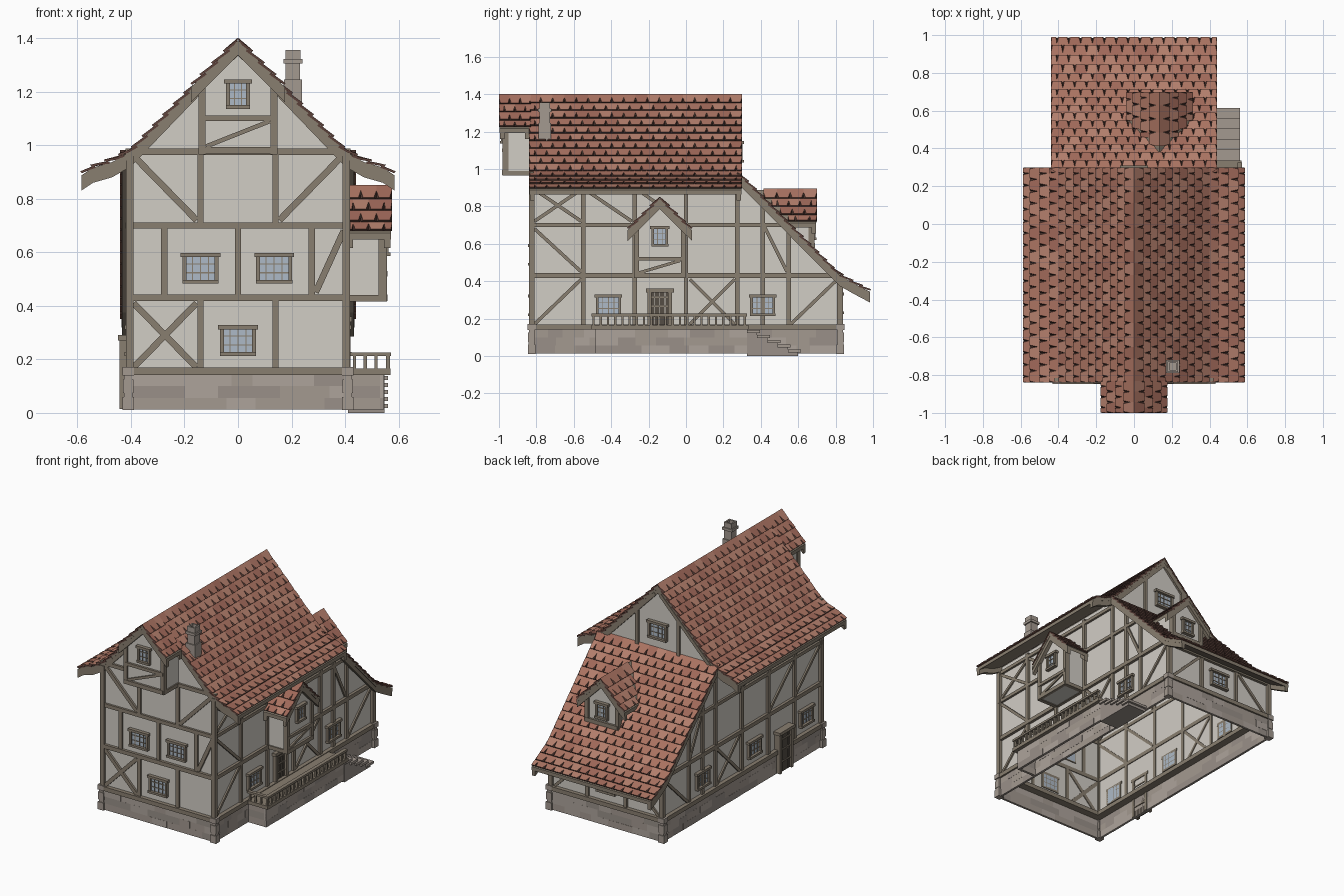
import bpy, bmesh, random
from math import hypot

if "Cube" in bpy.data.objects:
    bpy.data.objects.remove(bpy.data.objects["Cube"])
random.seed(4)

def mat(name, r, g, b):
    m = bpy.data.materials.new(name)
    m.diffuse_color = (r, g, b, 1)
    m.use_nodes = True
    m.node_tree.nodes["Principled BSDF"].inputs["Base Color"].default_value = m.diffuse_color
    return m
PLASTER = mat("plaster", .64, .61, .56)
WOOD = mat("timber", .25, .21, .16)
DARK = mat("dark_wood", .09, .075, .06)
GLASS = mat("glass", .42, .49, .57)
STONES = [mat("stone_a", .37, .32, .28), mat("stone_b", .32, .28, .25), mat("stone_c", .42, .37, .33)]
TILES = [mat("tile_a", .40, .17, .12), mat("tile_b", .45, .21, .15), mat("tile_c", .35, .14, .10),
         mat("tile_edge", .10, .05, .04)]

def loft(bm, a, b, caps=(1, 1), skip=(), m=0, side_m=None):
    """Join two equal point loops into a solid."""
    va, vb = [bm.verts.new(p) for p in a], [bm.verts.new(p) for p in b]
    n = len(va)
    for i in range(n):
        if i not in skip:
            f = bm.faces.new((va[i], va[(i+1) % n], vb[(i+1) % n], vb[i]))
            f.material_index = m if side_m is None else side_m
    for c, v in zip(caps, (va, vb)):
        if c:
            bm.faces.new(v).material_index = m

def finish(name, bm, mats):
    bmesh.ops.recalc_face_normals(bm, faces=bm.faces[:])
    me = bpy.data.meshes.new(name)
    bm.to_mesh(me)
    bm.free()
    for m in mats:
        me.materials.append(m)
    bpy.context.collection.objects.link(bpy.data.objects.new(name, me))

def rect(bm, F, u0, z0, u1, z1, o0, o1, m=0):
    q = [(u0, z0), (u1, z0), (u1, z1), (u0, z1)]
    loft(bm, [F(u, z, o0) for u, z in q], [F(u, z, o1) for u, z in q], m=m)

def bar(bm, F, u0, z0, u1, z1, w=.022, o1=.014, o0=-.005):
    """Timber along a segment drawn on a wall."""
    L = hypot(u1-u0, z1-z0)
    a, c = -(z1-z0)/L*w/2, (u1-u0)/L*w/2
    q = [(u0+a, z0+c), (u1+a, z1+c), (u1-a, z1-c), (u0-a, z0-c)]
    loft(bm, [F(u, z, o0) for u, z in q], [F(u, z, o1) for u, z in q])

def box(bm, x0, x1, y0, y1, z0, z1, m=0):
    rect(bm, lambda u, z, o: (u, o, z), x0, z0, x1, z1, y0, y1, m)

# wall frames: u along the wall, z up, o outward
front = lambda u, z, o: (u, -.82-o, z)
back = lambda u, z, o: (u, .82+o, z)
right = lambda u, z, o: (.40+o, u, z)
left = lambda u, z, o: (-.40-o, u, z)
gable = lambda u, z, o: (u, .285+o, z)

def window(name, F, u, z, w=.12, h=.10, cols=4):
    bm = bmesh.new()
    w, h = w/2, h/2
    rect(bm, F, u-w, z-h, u+w, z+h, -.005, .006, 1)
    for s in (-1, 1):
        bar(bm, F, u+s*w, z-h, u+s*w, z+h, .014, .018)
    bar(bm, F, u-w-.014, z+h, u+w+.014, z+h, .016, .024)
    bar(bm, F, u-w-.008, z-h, u+w+.008, z-h, .014, .024)
    for i in range(1, cols):
        x = u-w+2*w*i/cols
        bar(bm, F, x, z-h, x, z+h, .004, .010)
    for k in (-.33, .33):
        bar(bm, F, u-w, z+k*h, u+w, z+k*h, .004, .010)
    finish(name, bm, [WOOD, GLASS])

def door(name, F, u, z0, z1, w, o):
    bm = bmesh.new()
    for i in range(4):
        x = u-w/2+w*i/4
        rect(bm, F, x+.002, z0, x+w/4-.002, z1, 0, o+.006, 1)
    for s in (-1, 1):
        bar(bm, F, u+s*w/2, z0, u+s*w/2, z1, .02, o+.02)
    bar(bm, F, u-w/2-.02, z1, u+w/2+.02, z1, .02, o+.026)
    for k in (.25, .55, .8):
        z = z0+(z1-z0)*k
        bar(bm, F, u-w/2, z, u+w/2, z, .008, o+.011)
    finish(name, bm, [WOOD, DARK])

def roof(name, prof, M, l0, l1):
    """Tiled slope following a (distance, height) profile; l0 may depend on distance."""
    segs = [(p, q, hypot(q[0]-p[0], q[1]-p[1])) for p, q in zip(prof, prof[1:])]
    L = sum(s[2] for s in segs)
    def at(s, h):
        for i, (p, q, n) in enumerate(segs):
            if s <= n or i == len(segs)-1:
                dx, dz = (q[0]-p[0])/n, (q[1]-p[1])/n
                return p[0]+dx*s-dz*h, p[1]+dz*s+dx*h
            s -= n
    rows = max(3, round(L/.058))
    step = L/rows
    bm = bmesh.new()
    for r in range(rows):
        s0, Lt = r*step, step*(1.3 if r < rows-1 else 1.08)
        start = l0(at(s0+step, 0)[0])
        cols = max(2, round((l1-start)/.064))
        w = (l1-start)/cols
        for c in range(cols+r % 2):
            a = start+(c-.5*(r % 2))*w
            b = min(a+w, l1)
            a = max(a, start)
            k = .15*(b-a)
            up = [(a, 0), (b, 0), (b, .45), (b-k, 1), (a+k, 1), (a, .45)]
            lo = [(a, 0), (b, 0), (b, .45), (b, 1), (a, 1), (a, .45)]
            def pts(poly, drop):
                out = []
                for l, t in poly:
                    d, z = at(s0+t*Lt, -.012*(1-t)-drop)
                    out.append(M(max(d, 0), l, z))
                return out
            loft(bm, pts(up, 0), pts(lo, .009), m=random.choice((0, 0, 1, 2)), side_m=3)
    finish(name+"_tiles", bm, TILES)
    # boarding under the tiles and barge boards at both ends
    bm = bmesh.new()
    def slab(t, b, f0, e1):
        q = [(d, z-t) for d, z in prof]+[(d, z-b) for d, z in reversed(prof)]
        loft(bm, [M(d, f0(d), z) for d, z in q], [M(d, e1(d), z) for d, z in q])
    slab(.018, .042, lambda d: l0(d)+.004, lambda d: l1-.004)
    slab(.018, .075, lambda d: l0(d)+.006, lambda d: l0(d)+.03)
    slab(.018, .075, lambda d: l1-.03, lambda d: l1-.006)
    finish(name+"_boards", bm, [WOOD])

# hollow plaster walls: main gabled block, lean-to, rear gable
bm = bmesh.new()
P = [(-.40, .15), (-.40, .95), (0, 1.365), (.40, .95), (.40, .15)]
loft(bm, [(x, -.82, z) for x, z in P], [(x, .285, z) for x, z in P], caps=(1, 0), skip=(1, 2, 4))
Q = [(.285, .95), (.82, .405), (.82, .15), (.285, .15)]
loft(bm, [(-.40, y, z) for y, z in Q], [(.40, y, z) for y, z in Q], skip=(0, 2, 3))
G = [(-.40, .90), (-.40, .95), (0, 1.365), (.40, .95), (.40, .90)]
loft(bm, [(x, .27, z) for x, z in G], [(x, .285, z) for x, z in G])
finish("plaster_walls", bm, [PLASTER])

# main roof halves and lean-to roof
main = [(0, 1.41), (.40, .995), (.47, .955), (.54, .935), (.585, .905)]
for s, n in ((1, "right"), (-1, "left")):
    roof("main_roof_"+n, main, lambda d, l, z, s=s: (s*d, l, z), lambda d: -.84, .30)
roof("lean_to_roof", [(.285, .99), (.82, .45), (.90, .405), (.985, .36)],
     lambda d, l, z: (l, d, z), lambda d: -.44, .44)

def bay(name, F, hw, z0, ze, za, depth, R, reach, l0, l1, mid, win):
    """Gabled bay: plaster box, framing, window and tiled roof."""
    pent = [(-hw, z0), (-hw, ze), (0, za-.045), (hw, ze), (hw, z0)]
    bm = bmesh.new()
    loft(bm, [F(u, z, 0) for u, z in pent], [F(u, z, depth) for u, z in pent])
    finish(name+"_walls", bm, [PLASTER])
    bm = bmesh.new()
    H = lambda u, z, o: F(u, z, depth+o)
    for s in (-1, 1):
        rect(bm, F, s*(hw-.018), z0, s*(hw+.008), ze, depth-.02, depth+.012)
        rect(bm, F, s*(hw-.018), z0-.004, s*(hw+.008), z0+.02, 0, depth+.012)
        bar(bm, H, s*hw, ze, 0, za-.06, .024, .012)
    bar(bm, H, -hw, z0+.01, hw, z0+.01, .026)
    if mid:
        bar(bm, H, -hw, mid, hw, mid, .02)
        bar(bm, H, -hw+.02, z0+.025, hw-.02, mid-.01, .016, .01)
    finish(name+"_timbers", bm, [WOOD])
    window(name+"_window", H, 0, win, .075, .095, 3)
    for s, n in ((1, "a"), (-1, "b")):
        roof(name+"_roof_"+n, [(0, za), reach], lambda d, l, z, s=s: R(s*d, l, z), l0, l1)

bay("front_bay", front, .14, .97, 1.22, 1.41, .15, lambda d, l, z: (d, -l, z),
    (.175, 1.235), lambda d: .83, 1.0, 1.10, 1.19)
bay("side_bay", lambda u, z, o: (.40+o, u-.14, z), .13, .42, .70, .86, .145,
    lambda d, l, z: (l, d-.14, z), (.172, .69), lambda d: .40, .575, .52, .64)
bay("rear_dormer", lambda u, z, o: (u+.135, .50+o, z), .115, .58, .765, .905, .175,
    lambda d, l, z: (d+.135, l, z), (.175, .73), lambda d: .37+d, .70, None, .675)

# timber framing
bm = bmesh.new()
for F in (front, back, right, left):
    e = .41 if F in (front, back) else .83
    bar(bm, F, -e, .155, e, .155, .028, .026, -.05)
    bar(bm, F, -e, .43 if F != back else .40, e, .43 if F != back else .40, .026, .018)
for x in (-.405, .405):
    box(bm, x-.014, x+.014, -.84, -.81, .15, .96)
    box(bm, x-.014, x+.014, .81, .84, .15, .40)
for u0, z0, u1, z1 in [(-.42, .70, .42, .70), (-.42, .975, .42, .975),
        (-.14, .16, -.14, .43), (.14, .16, .14, .43), (-.275, .43, -.275, .70), (0, .43, 0, .70),
        (.275, .43, .275, .70), (-.14, .70, -.14, .97), (.14, .70, .14, .97),
        (-.39, .17, -.155, .41), (-.39, .41, -.155, .17), (.29, .45, .395, .68),
        (-.39, .96, -.155, .72), (.39, .96, .155, .72), (-.40, .94, -.02, 1.33), (.40, .94, .02, 1.33)]:
    bar(bm, front, u0, z0, u1, z1, .024)
for F in (right, left):
    bar(bm, F, -.83, .70, .55, .70)
    bar(bm, F, -.83, .905, .28, .905)
    for u, t in ((-.825, .93), (-.55, .93), (-.275, .93), (0, .93), (.275, .93), (.41, .82), (.55, .69), (.82, .41)):
        bar(bm, F, u, .16, u, t, .024)
    for u0, z0, u1, z1 in [(-.81, .89, -.56, .72), (-.81, .72, -.56, .89), (-.54, .89, -.29, .72),
            (-.26, .89, -.02, .72), (-.81, .68, -.56, .45), (-.81, .17, -.56, .41),
            (.02, .17, .26, .41), (.02, .41, .26, .17), (.42, .69, .54, .45), (.56, .17, .81, .41)]:
        if F == left and (u0, z0) == (-.81, .17):
            continue
        bar(bm, F, u0, z0, u1, z1, .018, .010)
bar(bm, left, -.54, .68, -.29, .45, .018, .010)
for s in (-1, 1):
    bar(bm, back, s*.14, .16, s*.14, .40)
    bar(bm, back, s*.38, .17, s*.155, .39, .018, .010)
    bar(bm, gable, s*.15, .93, s*.15, 1.20)
    bar(bm, gable, s*.40, .94, s*.02, 1.33)
finish("timber_frame", bm, [WOOD])

# windows and doors
for n, F, u, z in [("front_left", front, -.14, .54), ("front_right", front, .135, .54), ("front_low", front, 0, .27),
        ("right_a", right, -.415, .27), ("right_b", right, .41, .27), ("left_a", left, -.67, .27),
        ("left_b", left, -.13, .27), ("left_c", left, .41, .27), ("back_low", back, 0, .28), ("back_gable", gable, 0, 1.09)]:
    window("window_"+n, F, u, z)
door("right_door", right, -.14, .165, .35, .11, .0)
door("left_door", left, -.42, .015, .28, .12, .022)

# stone plinth, porch base and corner posts
bm = bmesh.new()
def masonry(F, u0, u1, o0, o1):
    for z0, z1 in ((.012, .055), (.055, .10), (.10, .142)):
        u = u0
        while u < u1-.001:
            v = u+random.uniform(.07, .15)
            v = u1 if v > u1-.05 else v
            rect(bm, F, u, z0, v, z1, o0, o1+random.uniform(0, .002), random.randrange(3))
            u = v
for F, e in ((front, .41), (back, .41), (right, .83), (left, .83)):
    masonry(F, -e, e, 0, .014)
masonry(right, -.485, .33, .13, .145)
for y in (-.485, .315):
    masonry(lambda u, z, o, y=y: (u, y+o, z), .41, .545, 0, .015)
for x in (-.41, .41):
    for y in (-.825, .825):
        for w, z0, z1 in ((.021, .01, .06), (.016, .06, .075), (.019, .075, .125), (.015, .125, .14), (.022, .14, .172)):
            box(bm, x-w, x+w, y-w, y+w, z0, z1)
finish("stone_plinth", bm, STONES)

# porch floor, railing and steps
bm = bmesh.new()
box(bm, .40, .57, -.505, .335, .142, .165)
box(bm, .548, .572, -.505, .325, .212, .226)
box(bm, .42, .56, -.505, -.483, .212, .226)
for i in range(22):
    y = -.494+i*.0385
    box(bm, .553, .567, y-.006, y+.006, .16, .215)
for x in (.435, .475, .515):
    box(bm, x-.006, x+.006, -.5, -.488, .16, .215)
finish("porch_railing", bm, [WOOD])
bm = bmesh.new()
for i in range(5):
    y, z = .325+i*.055, .138-i*.026
    box(bm, .41, .56, y, y+.07, z-.016, z)
    box(bm, .41, .548, y, y+.055, 0, z-.012, 1)
finish("porch_steps", bm, STONES)

# chimney with hollow cap
bm = bmesh.new()
for w, z0, z1 in ((.034, 1.15, 1.245), (.027, 1.245, 1.305), (.035, 1.305, 1.322)):
    box(bm, .205-w, .205+w, -.755-w, -.755+w, z0, z1)
for s in (-1, 1):
    box(bm, .205+s*.018, .205+s*.028, -.783, -.727, 1.32, 1.355)
    box(bm, .187, .223, -.755+s*.018, -.755+s*.028, 1.32, 1.355)
finish("chimney", bm, STONES)
